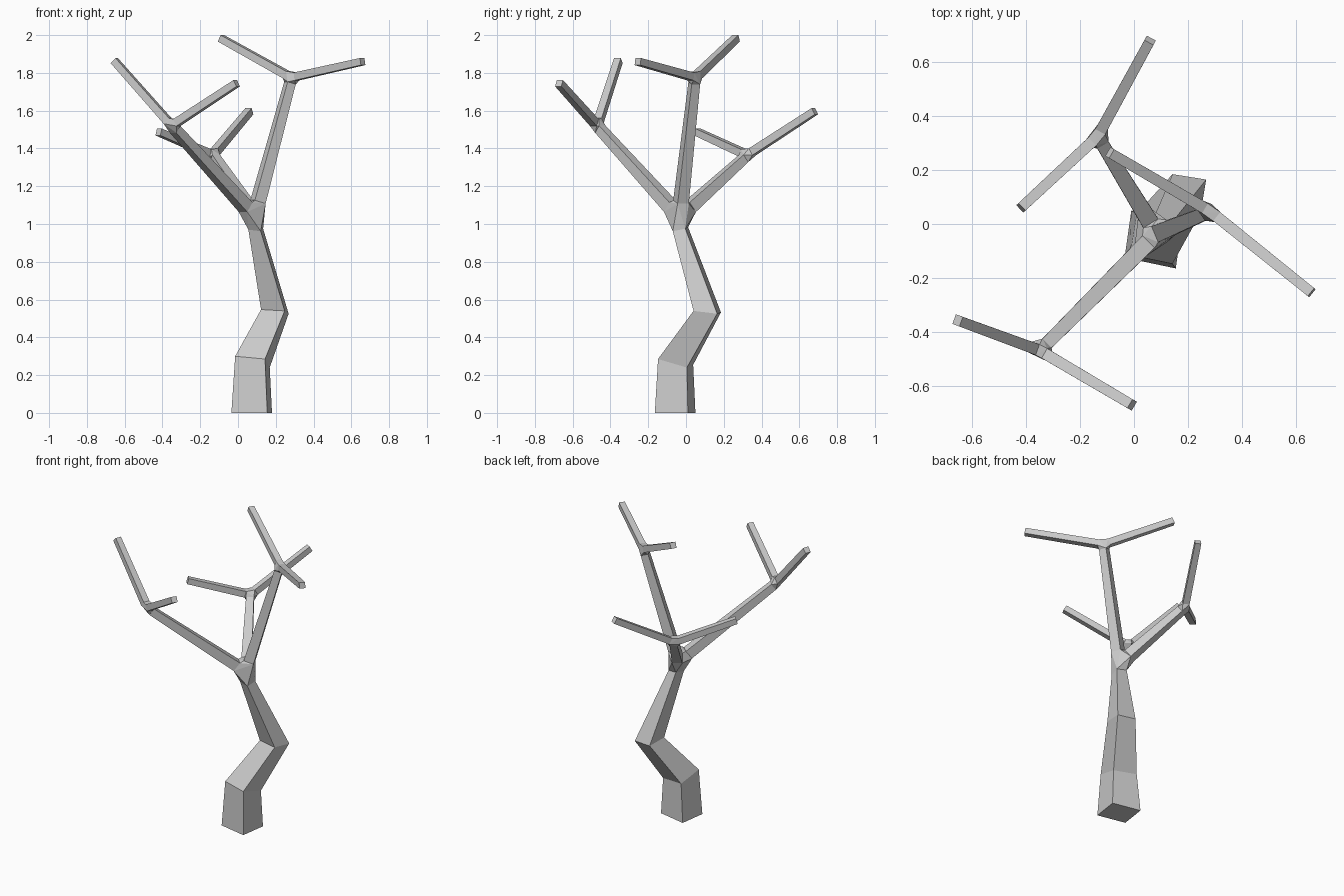
import bpy, bmesh
from mathutils import Vector as V

if "Cube" in bpy.data.objects:
    bpy.data.objects.remove(bpy.data.objects["Cube"])

bm = bmesh.new()


def bridge(a, b):
    for i in range(4):
        j = (i + 1) % 4
        bm.faces.new((a[i], a[j], b[j], b[i]))


def ring(center, direction, size):
    """Square ring of vertices across a direction, with level side edges."""
    d = direction.normalized()
    side = d.cross(V((0, 0, 1))).normalized() * size / 2
    up = side.cross(d).normalized() * size / 2
    return [bm.verts.new(center + side * s + up * t)
            for s, t in ((1, 1), (-1, 1), (-1, -1), (1, -1))]


def limb(a, b, wa, wb, start, end):
    """Tapered square limb between two joints, trimmed at both ends."""
    d = (b - a).normalized()
    r0, r1 = ring(a + d * start, d, wa), ring(b - d * end, d, wb)
    bridge(r0, r1)
    return r0, r1


def joint(rings):
    """Faceted knuckle joining the open ends of several limbs."""
    verts = [v for r in rings for v in r]
    old = set(bm.faces)
    bmesh.ops.convex_hull(bm, input=verts)
    caps = [f for f in bm.faces if f not in old
            and any(all(v in r for v in f.verts) for r in rings)]
    bmesh.ops.delete(bm, geom=caps, context='FACES_ONLY')


# crooked trunk: left, front, right corners; the fourth completes each section
sections = [
    ((-.035, -.125, 0), (.155, -.165, 0), (.18, .01, 0)),
    ((-.015, -.115, .30), (.143, -.148, .285), (.168, .005, .24)),
    ((.122, .06, .547), (.247, .04, .54), (.268, .165, .525)),
    ((.055, -.055, .97), (.12, -.07, .962), (.133, -.004, .975)),
]
trunk = []
for s in sections:
    l, f, r = map(V, s)
    trunk.append([bm.verts.new(p) for p in (l, f, r, l + r - f)])
bm.faces.new(trunk[0][::-1])
for a, b in zip(trunk, trunk[1:]):
    bridge(a, b)

# three boughs, each forking into two twigs
hub = V((.085, -.035, 1.04))
boughs = [
    ((-.35, -.47, 1.52), (-.655, -.358, 1.865), (-.007, -.672, 1.745)),
    ((-.135, .325, 1.365), (-.42, .06, 1.487), (.06, .682, 1.597)),
    ((.283, .047, 1.775), (.66, -.255, 1.86), (-.09, .265, 1.983)),
]
hub_rings = [trunk[-1]]
for fork, *tips in boughs:
    fork = V(fork)
    r0, r1 = limb(hub, fork, .064, .048, .08, .03)
    hub_rings.append(r0)
    fork_rings = [r1]
    for tip in tips:
        t0, t1 = limb(fork, V(tip), .042, .038, .035, 0)
        bm.faces.new(t1)
        fork_rings.append(t0)
    joint(fork_rings)
joint(hub_rings)

bmesh.ops.recalc_face_normals(bm, faces=bm.faces)
mesh = bpy.data.meshes.new("bare_tree")
bm.to_mesh(mesh)
bm.free()
bpy.context.collection.objects.link(bpy.data.objects.new("bare_tree", mesh))
